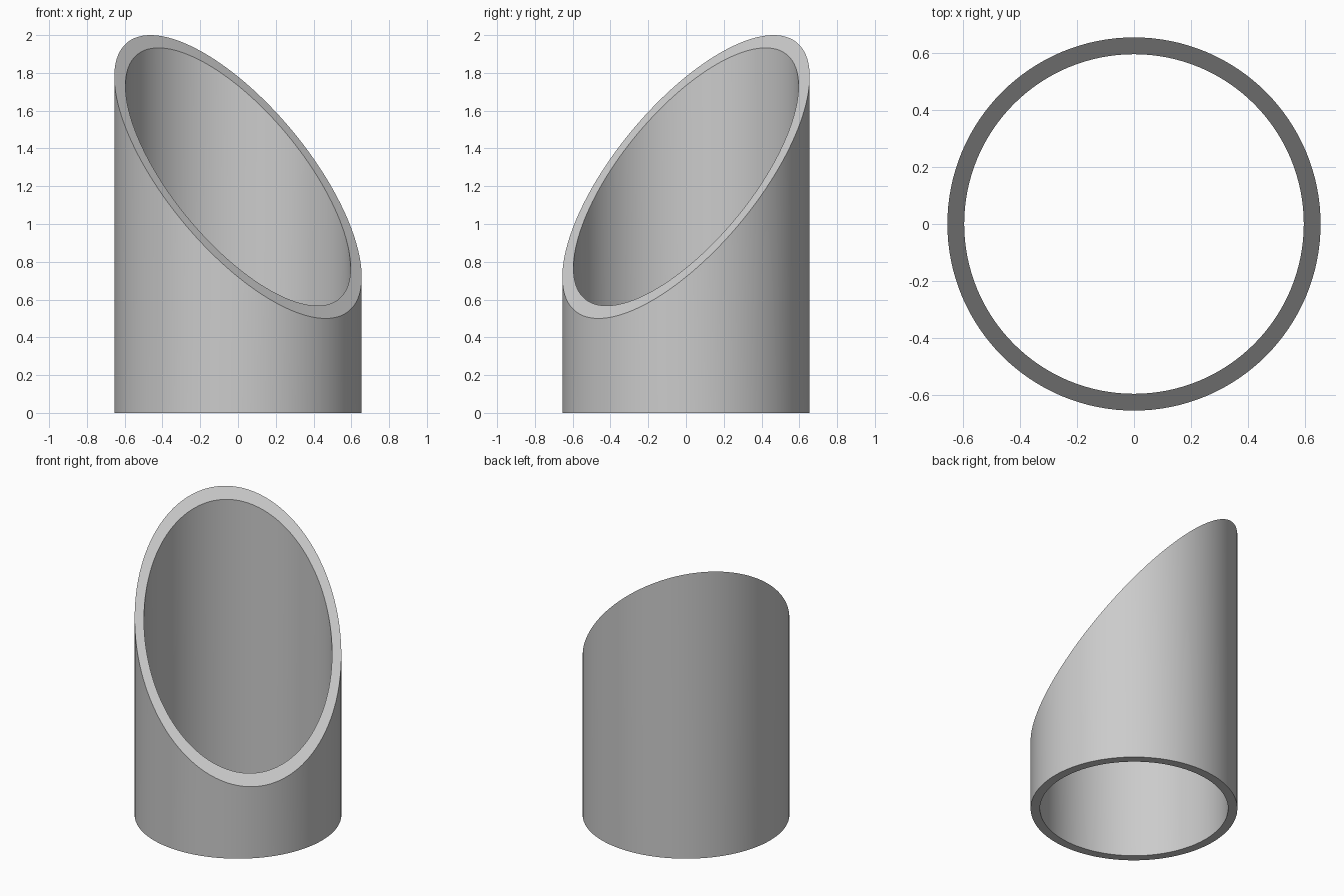
import bpy, bmesh
from math import cos, sin, pi

if "Cube" in bpy.data.objects:
    bpy.data.objects.remove(bpy.data.objects["Cube"])

OUTER, INNER, SEGS = 0.655, 0.596, 128
MID, SLOPE = 1.25, 0.75 / (0.655 * 2 ** 0.5)

bm = bmesh.new()


def ring(radius, slanted):
    """Circle of vertices, flat on the floor or lying on the slanted cut."""
    verts = []
    for i in range(SEGS):
        a = 2 * pi * i / SEGS
        x, y = radius * cos(a), radius * sin(a)
        verts.append(bm.verts.new((x, y, MID + SLOPE * (y - x) if slanted else 0)))
    return verts


# Closed wall section: outer bottom, outer top, inner top, inner bottom
rings = [ring(OUTER, False), ring(OUTER, True), ring(INNER, True), ring(INNER, False)]
for k in range(4):
    lo, hi = rings[k], rings[(k + 1) % 4]
    for i in range(SEGS):
        j = (i + 1) % SEGS
        face = bm.faces.new((lo[i], lo[j], hi[j], hi[i]))
        face.smooth = k in (0, 2)

# Keep the rims crisp
for r in rings:
    for i in range(SEGS):
        bm.edges.get((r[i], r[(i + 1) % SEGS])).smooth = False
bmesh.ops.recalc_face_normals(bm, faces=bm.faces)

mesh = bpy.data.meshes.new("slant_cut_tube")
bm.to_mesh(mesh)
bm.free()
tube = bpy.data.objects.new("slant_cut_tube", mesh)
bpy.context.collection.objects.link(tube)
